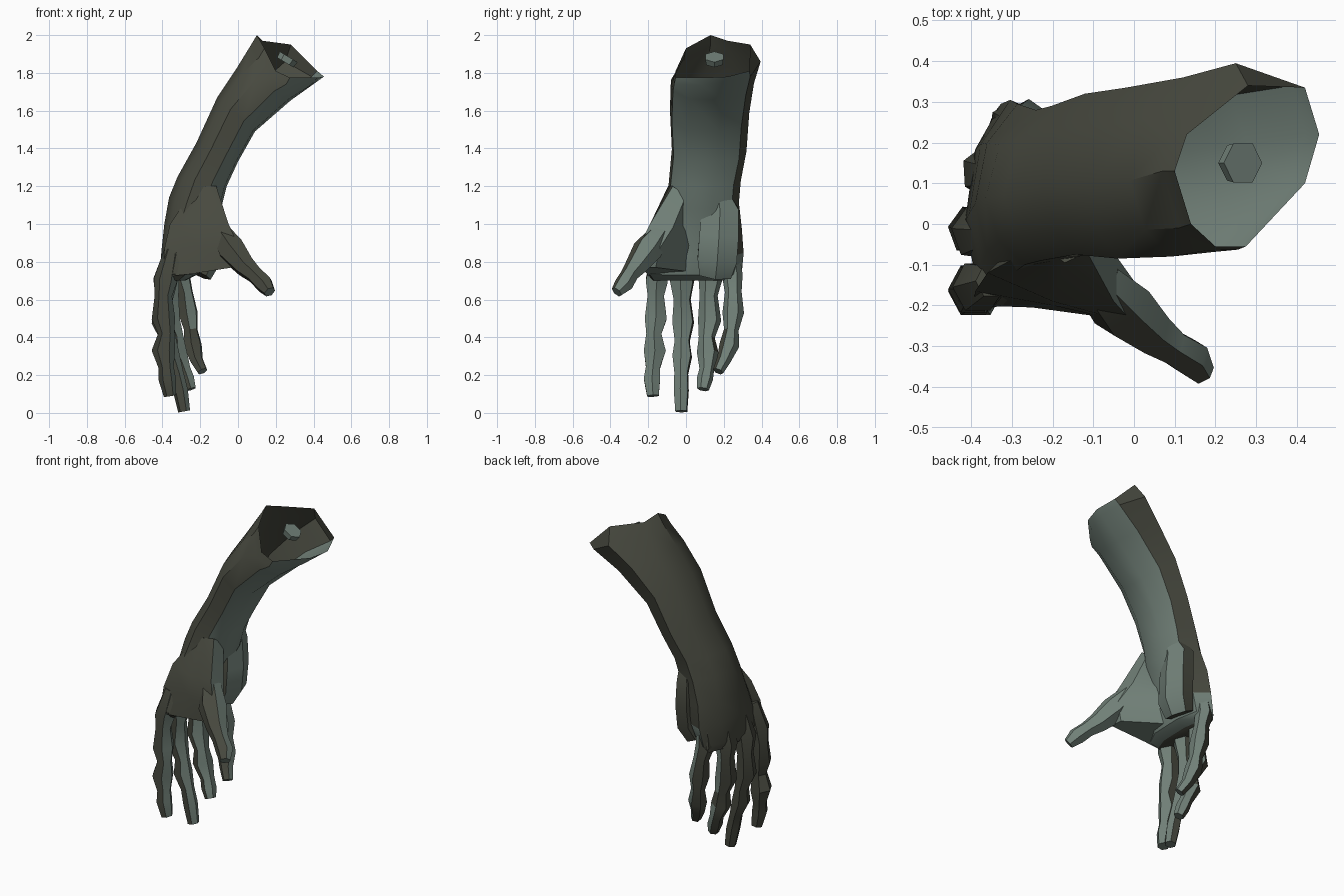
import bpy, bmesh, math
from mathutils import Vector


def material(name, rgb):
    m = bpy.data.materials.new(name)
    m.diffuse_color = (*rgb, 1)
    return m


BACK = material("dark_olive_skin", (0.064, 0.067, 0.050))
PALM = material("pale_green_grey_skin", (0.168, 0.220, 0.190))


def build(name, rings, cap_start=True, cap_end=True, lean=0.0, limit=0.45):
    """Skin a list of equal rings, then colour the faces by direction."""
    palm_dir = Vector((1.0, lean, -0.4)).normalized()
    bm = bmesh.new()
    vs = [[bm.verts.new(p) for p in r] for r in rings]
    n = len(rings[0])
    for a, b in zip(vs, vs[1:]):
        for i in range(n):
            j = (i + 1) % n
            bm.faces.new((a[i], a[j], b[j], b[i]))
    if cap_start:
        bm.faces.new(vs[0])
    if cap_end:
        bm.faces.new(vs[-1])
    bmesh.ops.recalc_face_normals(bm, faces=bm.faces)
    for f in bm.faces:
        f.normal_update()
        f.material_index = int(f.normal.dot(palm_dir) > limit)
    me = bpy.data.meshes.new(name)
    bm.to_mesh(me)
    bm.free()
    me.materials.append(BACK)
    me.materials.append(PALM)
    ob = bpy.data.objects.new(name, me)
    bpy.context.collection.objects.link(ob)
    bpy.ops.object.select_all(action='DESELECT')
    ob.select_set(True)
    bpy.context.view_layer.objects.active = ob
    bpy.ops.object.shade_smooth_by_angle(angle=math.radians(38))
    return ob


def tube(name, path, side=(0, 1, 0), sides=6, flat=1.0, **colour):
    """Loft round rings along path points (x, y, z, radius)."""
    pts = [Vector(p[:3]) for p in path]
    rings = []
    for i, p in enumerate(pts):
        t = (pts[min(i + 1, len(pts) - 1)] - pts[max(i - 1, 0)]).normalized()
        s = Vector(side)
        s = (s - t * s.dot(t)).normalized()
        f = s.cross(t)
        r = path[i][3]
        rings.append([p + f * (r * math.cos(2 * math.pi * k / sides))
                      + s * (r * flat * math.sin(2 * math.pi * k / sides))
                      for k in range(sides)])
    return build(name, rings, **colour)


# Forearm and palm: one open tube, cross-section from back of hand to palm
SECTION = [(-1, -.15), (-.75, -.7), (-.3, -1), (.4, -.95), (.92, -.55),
           (1, .25), (.7, .8), (-.1, 1), (-.75, .55)]


def section(xd, zd, xp, zp, y0, y1):
    out = []
    for u, v in SECTION:
        a, b = (u + 1) / 2, (v + 1) / 2
        out.append((xd + (xp - xd) * a, y0 + (y1 - y0) * b, zd + (zp - zd) * a))
    return out


rim = [(.10, .13, 2.0), (.14, 0, 1.93), (.20, -.055, 1.81), (.275, -.055, 1.775),
       (.42, .10, 1.775), (.455, .22, 1.78), (.42, .335, 1.81),
       (.28, .34, 1.95), (.13, .22, 1.97)]
lip = [(.07, .13, 1.95), (.11, -.01, 1.88), (.18, -.065, 1.775), (.255, -.063, 1.74),
       (.385, .09, 1.735), (.42, .22, 1.755), (.39, .34, 1.78),
       (.25, .395, 1.86), (.10, .23, 1.92)]
arm = [rim, lip] + [section(*s) for s in (
    (-.01, 1.82, .28, 1.655, -.08, .36),
    (-.11, 1.67, .09, 1.49, -.085, .335),
    (-.22, 1.43, .00, 1.33, -.075, .32),
    (-.32, 1.25, -.06, 1.20, -.09, .29),
    (-.365, 1.14, -.09, 1.08, -.10, .28),
    (-.39, 1.00, -.16, .96, -.13, .295),
    (-.405, .86, -.18, .83, -.18, .305),
    (-.415, .74, -.22, .73, -.205, .295),
    (-.40, .70, -.28, .70, -.18, .27))]
build("forearm_and_palm", arm, cap_start=False)

# Bone end sunk in the open end of the forearm
tube("bone", [(.25, .15, 1.855, .05), (.268, .15, 1.885, .055)], limit=-2)

# Padded heel of the palm on the little finger side
tube("palm_heel", [(-.13, .17, 1.18, .035), (-.165, .18, 1.08, .07),
                   (-.16, .175, .94, .075), (-.165, .165, .81, .075),
                   (-.20, .155, .73, .06)], flat=1.6)

# Fleshy base of the thumb and the web reaching the first finger
build("thumb_base", [
    [(-.23, -.05, 1.19), (-.17, -.095, 1.2), (-.115, -.07, 1.2),
     (-.10, .0, 1.15), (-.2, .0, 1.17)],
    [(-.36, -.12, 1.0), (-.2, -.19, 1.0), (-.05, -.19, 1.0),
     (-.05, -.07, .98), (-.22, .02, 1.0)],
    [(-.39, -.165, .87), (-.2, -.20, .88), (.0, -.245, .89),
     (.0, -.14, .87), (-.20, .03, .87)],
    [(-.395, -.20, .72), (-.25, -.205, .735), (-.03, -.235, .77),
     (-.04, -.16, .77), (-.22, .0, .75)]], lean=.25, limit=.1)

# Thumb
tube("thumb", [(-.09, -.14, .95, .06), (-.03, -.205, .86, .08),
               (.04, -.265, .775, .06), (.09, -.30, .73, .047),
               (.14, -.33, .68, .05), (.168, -.367, .64, .032)],
     side=(.5, .8, 0), lean=.25, limit=.1)

# Fingers: turn of the palm side in degrees, then a path with the knuckle
# buried in the hand and swollen joints along the bend
fingers = {
    "index_finger": (0, [
        (-.35, -.14, .86, .04), (-.385, -.155, .70, .062),
        (-.395, -.16, .62, .046), (-.395, -.16, .50, .062),
        (-.38, -.17, .42, .043), (-.395, -.165, .33, .062),
        (-.38, -.175, .24, .04), (-.375, -.18, .18, .046),
        (-.36, -.175, .09, .033)]),
    "middle_finger": (8, [
        (-.35, -.02, .86, .04), (-.385, -.02, .70, .065),
        (-.39, -.02, .60, .045), (-.40, -.015, .48, .058),
        (-.365, -.02, .38, .04), (-.36, -.02, .30, .052),
        (-.325, -.025, .21, .037), (-.305, -.025, .12, .04),
        (-.285, -.025, .008, .032)]),
    "ring_finger": (25, [
        (-.33, .125, .86, .04), (-.365, .13, .71, .06),
        (-.355, .12, .62, .045), (-.36, .125, .49, .058),
        (-.325, .11, .40, .04), (-.32, .115, .32, .054),
        (-.285, .11, .23, .037), (-.268, .10, .18, .04),
        (-.25, .09, .125, .03)]),
    "little_finger": (35, [
        (-.29, .24, .88, .035), (-.305, .245, .73, .052),
        (-.28, .25, .64, .042), (-.265, .25, .53, .054),
        (-.25, .24, .44, .037), (-.24, .23, .36, .05),
        (-.22, .20, .28, .036), (-.188, .17, .22, .028)]),
}
for name, (turn, path) in fingers.items():
    a = math.radians(turn)
    tube(name, path, side=(math.sin(a), math.cos(a), 0), flat=1.08, limit=.3)
